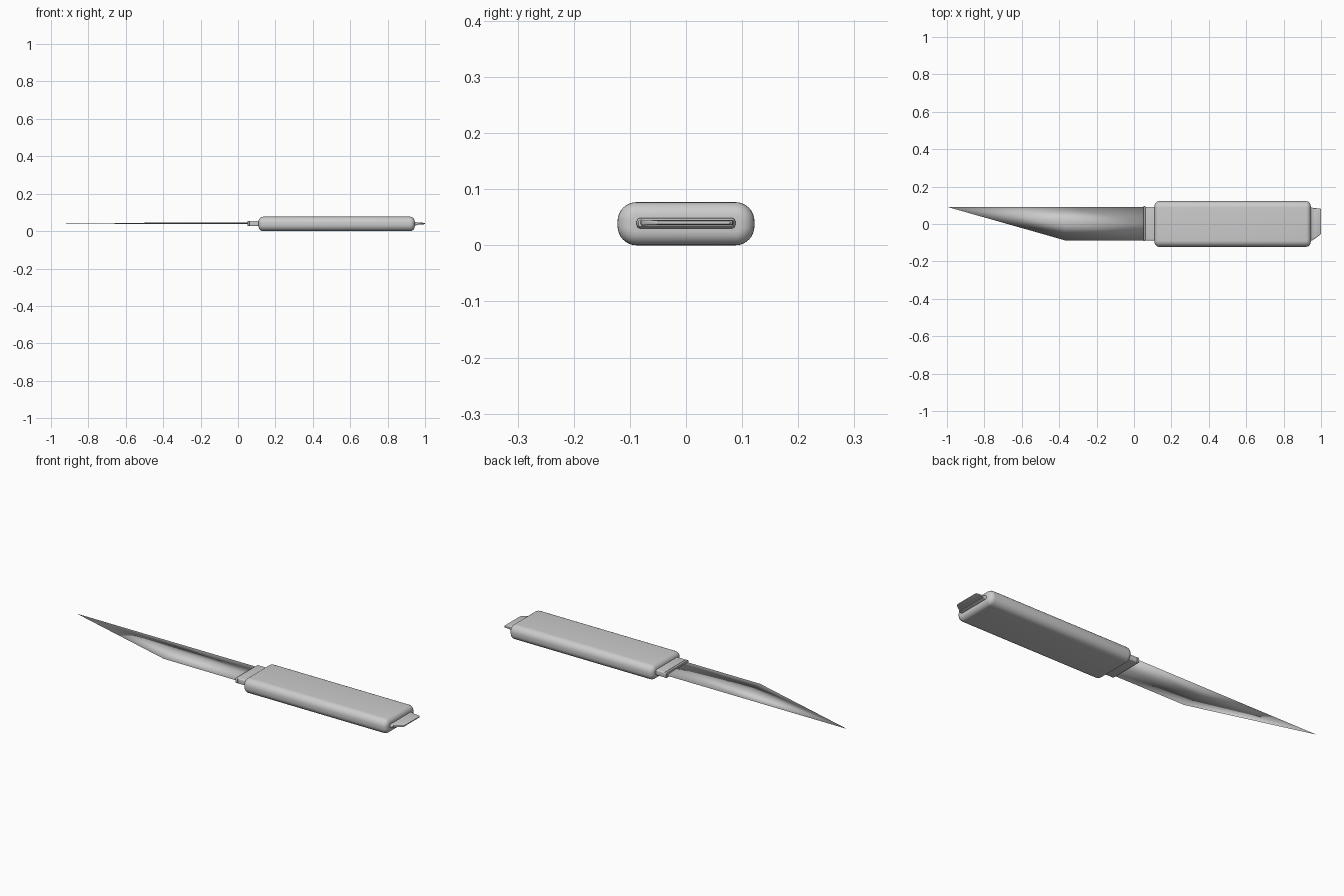
import bpy, bmesh, math

if "Cube" in bpy.data.objects:
    bpy.data.objects.remove(bpy.data.objects["Cube"])

ZC = 0.0385  # common centre height


def finish(bm, name, angle=35):
    bmesh.ops.recalc_face_normals(bm, faces=bm.faces)
    mesh = bpy.data.meshes.new(name)
    bm.to_mesh(mesh)
    bm.free()
    ob = bpy.data.objects.new(name, mesh)
    bpy.context.collection.objects.link(ob)
    bpy.ops.object.select_all(action='DESELECT')
    bpy.context.view_layer.objects.active = ob
    ob.select_set(True)
    if angle is None:
        bpy.ops.object.shade_smooth()
    else:
        bpy.ops.object.shade_smooth_by_angle(angle=math.radians(angle))
    return ob


def bridge(bm, rings):
    for a, b in zip(rings, rings[1:]):
        n = len(a)
        for i in range(n):
            j = (i + 1) % n
            bm.faces.new((a[i], a[j], b[j], b[i]))


def loft(name, stations, seg=8, zc=ZC):
    """Rounded rectangles along x: (x, y min, y max, half height, radius)."""
    bm = bmesh.new()
    rings = []
    for x, y0, y1, h, r in stations:
        ring = []
        for k, (cy, cz) in enumerate(((y1 - r, h - r), (y0 + r, h - r),
                                      (y0 + r, r - h), (y1 - r, r - h))):
            for s in range(seg + 1):
                a = math.pi / 2 * (k + s / seg)
                ring.append(bm.verts.new((x, cy + r * math.cos(a), zc + cz + r * math.sin(a))))
        rings.append(ring)
    bridge(bm, rings)
    bm.faces.new(rings[0])
    bm.faces.new(rings[-1])
    return finish(bm, name)


# Handle with rounded ends
X0, X1, W, H, R, E = 0.11, 0.945, 0.122, 0.0385, 0.034, 0.025
end = []
for i in range(7):
    t = math.pi / 2 * i / 6
    inset = E * (1 - math.sin(t))
    end.append((E * (1 - math.cos(t)), W - inset, H - inset, R - inset))
stations = [(X0 + d, -w, w, h, r) for d, w, h, r in end]
stations += [(X1 - d, -w, w, h, r) for d, w, h, r in reversed(end)]
loft("handle", stations)

# Collar between handle and blade
loft("collar", [(0.05, -0.091, 0.095, 0.013, 0.006),
                (0.06, -0.091, 0.095, 0.013, 0.006),
                (0.0602, -0.088, 0.092, 0.0145, 0.006),
                (0.13, -0.088, 0.092, 0.0145, 0.006)], seg=4, zc=0.0405)

# Tail fitting and its tapered tab
loft("tail_base", [(0.93, -0.088, 0.088, 0.0095, 0.007),
                   (0.952, -0.088, 0.088, 0.0095, 0.007),
                   (0.959, -0.085, 0.085, 0.006, 0.004)], seg=4, zc=0.0395)
loft("tail_tab", [(0.95, -0.082, 0.085, 0.005, 0.003),
                  (0.965, -0.08, 0.085, 0.005, 0.003),
                  (0.995, -0.058, 0.083, 0.004, 0.003),
                  (1.0, -0.05, 0.078, 0.0025, 0.002)], seg=4, zc=0.0405)

# Blade: shallow diamond section, drawn to a point
bm = bmesh.new()
ZB, T = 0.0415, 0.004
rings = []
for x, edge, mid, spine in ((0.07, -0.088, 0.0, 0.092), (-0.37, -0.087, 0.01, 0.092)):
    rings.append([bm.verts.new(p) for p in ((x, edge, ZB), (x, mid, ZB + T),
                                            (x, spine, ZB), (x, mid, ZB - T))])
bridge(bm, rings)
tip = bm.verts.new((-1.0, 0.092, ZB))
for i in range(4):
    bm.faces.new((rings[1][i], rings[1][(i + 1) % 4], tip))
bm.faces.new(rings[0])
finish(bm, "blade", None)
